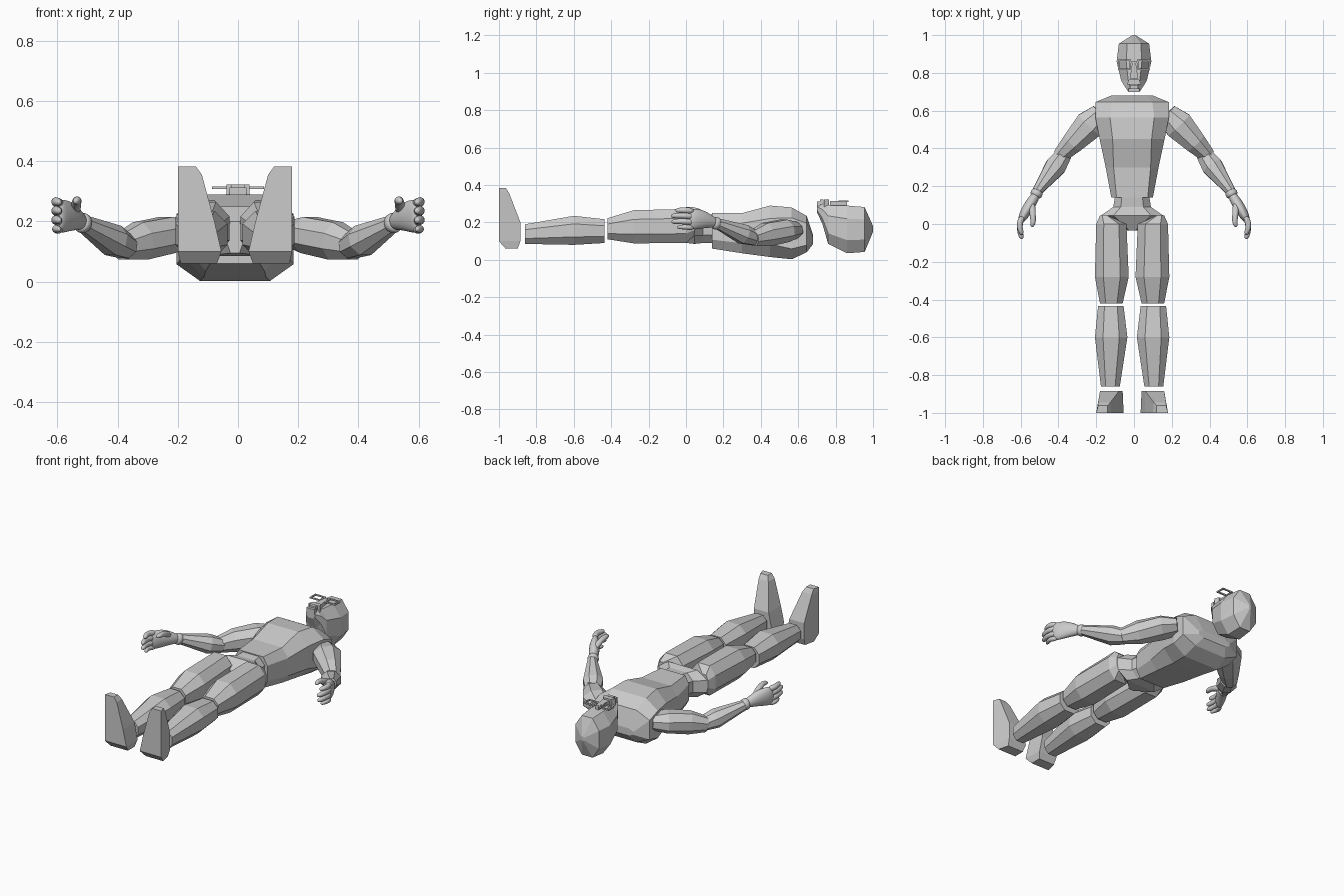
import bpy, bmesh, math
from mathutils import Vector

MID = -0.01  # symmetry line of the trunk and legs


def loft(name, rings, mid=MID, mirror=False, smooth=False):
    """Skin a list of equal-length point rings and cap both ends."""
    bm = bmesh.new()
    vs = [[bm.verts.new(p) for p in r] for r in rings]
    n = len(rings[0])
    for a, b in zip(vs, vs[1:]):
        for i in range(n):
            j = (i + 1) % n
            bm.faces.new((a[i], a[j], b[j], b[i]))
    bm.faces.new(vs[0])
    bm.faces.new(vs[-1])
    bmesh.ops.recalc_face_normals(bm, faces=bm.faces)
    me = bpy.data.meshes.new(name)
    bm.to_mesh(me)
    bm.free()
    ob = bpy.data.objects.new(name, me)
    ob.location.x = mid
    bpy.context.collection.objects.link(ob)
    if mirror:
        ob.modifiers.new("mirror", 'MIRROR').use_clip = False
    if smooth:
        s = ob.modifiers.new("subsurf", 'SUBSURF')
        s.levels = s.render_levels = 2
        for p in me.polygons:
            p.use_smooth = True
    return ob


def oct_ring(y, x0, x1, z0, z1, kx=0.5, kz=0.45):
    """Chamfered cross-section facing along y."""
    cx, cz, hx, hz = (x0 + x1) / 2, (z0 + z1) / 2, (x1 - x0) / 2, (z1 - z0) / 2
    sx = [(kx, -1), (1, -kz), (1, kz), (kx, 1), (-kx, 1), (-1, kz), (-1, -kz), (-kx, -1)]
    return [(cx + a * hx, y, cz + b * hz) for a, b in sx]


def tube(name, pts, n=8, **kw):
    """Loft along a path of (x, y, z, half width, half height)."""
    P = [Vector(p[:3]) for p in pts]
    rings = []
    for i, p in enumerate(pts):
        t = (P[min(i + 1, len(P) - 1)] - P[max(i - 1, 0)]).normalized()
        side = t.cross(Vector((0, 0, 1))).normalized()
        up = side.cross(t)
        rings.append([P[i] + side * p[3] * math.cos(a) + up * p[4] * math.sin(a)
                      for a in (2 * math.pi * (k + .5) / n for k in range(n))])
    return loft(name, rings, mid=0, mirror=True, **kw)


def quad(z, y0, y1, xi0, xo0, xi1, xo1):
    return [(xi0, y0, z), (xo0, y0, z), (xo1, y1, z), (xi1, y1, z)]


# Trunk
loft("torso", [oct_ring(y, -w, w, a, b, k, kz) for y, w, a, b, k, kz in [
    (.14, .11, .06, .25, .75, .5), (.30, .14, .035, .25, .7, .5),
    (.45, .172, .015, .29, .6, .5), (.565, .195, .003, .28, .6, .6),
    (.645, .195, .04, .235, .55, .6), (.68, .11, .085, .13, .7, .4)]])
loft("pelvis", [oct_ring(y, -w, w, a, b, .6) for y, w, a, b in [
    (.15, .09, .09, .245), (.09, .10, .09, .24), (.045, .165, .085, .25),
    (-.035, .025, .095, .2)]])

# Legs
loft("thigh", [oct_ring(*r) for r in [
    (.045, .12, .17, .13, .235), (0, .03, .19, .09, .272), (-.28, .018, .197, .088, .265),
    (-.42, .05, .17, .11, .222)]], mirror=True)
loft("shin", [oct_ring(*r) for r in [
    (-.435, .045, .18, .09, .217), (-.6, .025, .197, .08, .235),
    (-.86, .065, .165, .085, .19)]], mirror=True)
loft("foot", [
    quad(.06, -.965, -.90, .06, .18, .06, .165),
    quad(.10, -1, -.885, .045, .19, .05, .17),
    quad(.20, -1, -.885, .068, .19, .07, .17),
    quad(.355, -1, -.945, .11, .19, .115, .18),
    quad(.383, -1, -.962, .13, .19, .13, .18)], mirror=True)

# Arms
tube("upper_arm", [(.175, .585, .16, .06, .045), (.235, .525, .155, .085, .065),
                   (.325, .43, .135, .063, .068), (.393, .36, .115, .042, .045)])
tube("forearm", [(.37, .37, .115, .045, .042), (.415, .305, .137, .06, .055),
                 (.515, .17, .193, .027, .03)])

# Hands: palm faces inward, fingers stacked from top to bottom
tube("cuff", [(.507, .178, .19, .02, .025), (.510, .172, .192, .036, .038),
              (.522, .150, .198, .036, .038), (.525, .144, .199, .02, .025)], smooth=True)
tube("palm", [(.515, .165, .195, .022, .026), (.53, .135, .203, .03, .035),
              (.558, .09, .217, .033, .055), (.585, .045, .218, .029, .063),
              (.60, .012, .216, .018, .055)], smooth=True)
for i, (z, tip) in enumerate([(.263, -.055), (.234, -.078), (.203, -.075), (.173, -.045)]):
    r = .018 if i < 3 else .015
    mid = (tip + .03) / 2
    tube(f"finger_{i + 1}", [(.588, .04, z - .002, r, r), (.603, .015, z, r * 1.1, r * 1.1),
         (.606, mid, z + .003, r, r), (.60, tip + .02, z + .002, r * .95, r * .95),
         (.592, tip - .003, z, r * .6, r * .6)], n=6, smooth=True)
tube("thumb", [(.54, .115, .225, .018, .018), (.538, .075, .255, .021, .021),
               (.535, .035, .268, .018, .018), (.533, .005, .27, .017, .017),
               (.542, -.017, .266, .01, .01)], n=6, smooth=True)

# Head
loft("head", [oct_ring(y, -w, w, a, b, .45, .45) for y, w, a, b in [
    (.70, .03, .255, .295), (.73, .05, .19, .298), (.76, .068, .085, .292),
    (.86, .092, .035, .29), (.955, .08, .042, .282), (1.0, .008, .15, .18)]], mid=0)


def box(name, x0, x1, y0, y1, z0, z1, taper=1):
    cx = (x0 + x1) / 2
    f = lambda x: cx + (x - cx) * taper
    return loft(name, [
        [(x0, y0, z0), (x1, y0, z0), (x1, y0, z1), (x0, y0, z1)],
        [(f(x0), y1, z0), (f(x1), y1, z0), (f(x1), y1, z1), (f(x0), y1, z1)]], mid=0)


# Face: lips, moustache block, nose and spectacles
box("chin", -.028, .028, .70, .718, .28, .312)
box("lower_lip", -.022, .022, .716, .735, .28, .322)
box("upper_lip", -.038, .038, .738, .765, .27, .322, .7)
box("nose", -.022, .022, .77, .86, .28, .315, .4)
for s, side in ((-1, "left"), (1, "right")):
    a, b = sorted((s * .018, s * .084))
    box(f"frame_top_{side}", a, b, .862, .87, .308, .316)
    box(f"frame_bottom_{side}", a, b, .815, .823, .308, .316)
    box(f"frame_inner_{side}", s * .015, s * .023, .815, .87, .308, .316)
    box(f"frame_outer_{side}", s * .078, s * .086, .815, .87, .308, .316)
box("frame_bridge", -.02, .02, .852, .86, .308, .316)
